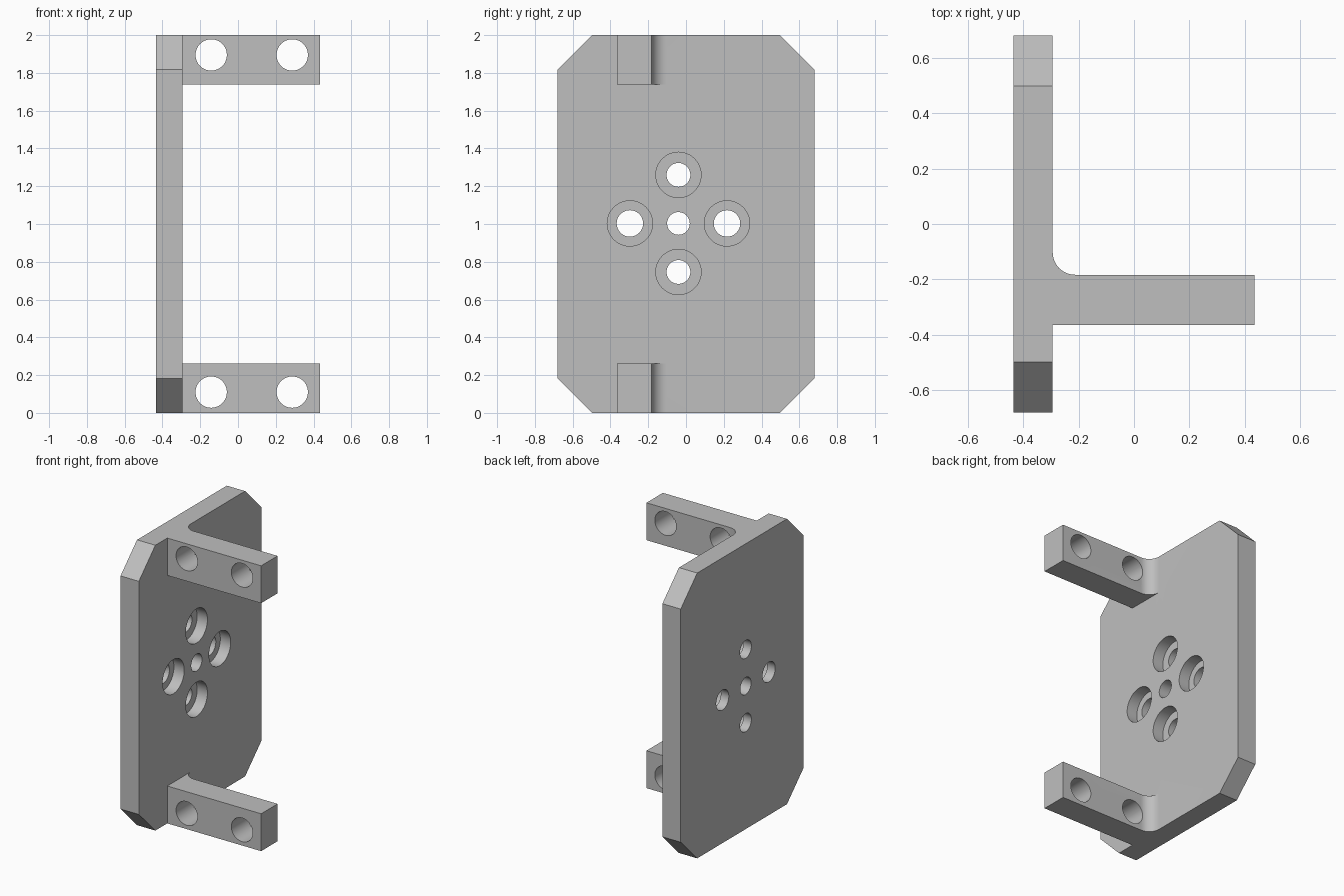
import bpy, bmesh, math
from mathutils import Vector

if "Cube" in bpy.data.objects:
    bpy.data.objects.remove(bpy.data.objects["Cube"], do_unlink=True)

grey = bpy.data.materials.new("light grey")
grey.use_nodes = True
colour = (0.52, 0.52, 0.52, 1)
grey.diffuse_color = colour
grey.node_tree.nodes["Principled BSDF"].inputs["Base Color"].default_value = colour

BACK, FACE, TIP = -0.435, -0.293, 0.435   # plate back, plate face, arm tip (x)
HALF_W, HEIGHT, CHAMFER = 0.68, 2.0, 0.183
ARM_FRONT, ARM_BACK, ARM_H, FILLET = -0.365, -0.183, 0.262, 0.08


def prism(name, points, sweep):
    """Extrude a closed profile along a vector."""
    bm = bmesh.new()
    face = bm.faces.new([bm.verts.new(p) for p in points])
    moved = bmesh.ops.extrude_face_region(bm, geom=[face])["geom"]
    bmesh.ops.translate(bm, vec=Vector(sweep),
                        verts=[v for v in moved if isinstance(v, bmesh.types.BMVert)])
    bmesh.ops.recalc_face_normals(bm, faces=bm.faces)
    mesh = bpy.data.meshes.new(name)
    bm.to_mesh(mesh)
    bm.free()
    mesh.materials.append(grey)
    ob = bpy.data.objects.new(name, mesh)
    bpy.context.collection.objects.link(ob)
    return ob


def drill(axis, centre, radius, length):
    """Round cutter starting at centre and running along axis x or y."""
    x, y, z = centre
    ring = []
    for i in range(48):
        a = math.tau * i / 48
        u, v = radius * math.cos(a), radius * math.sin(a)
        ring.append((x, y + u, z + v) if axis == "x" else (x + u, y, z + v))
    return prism("hole_cutter", ring, (length, 0, 0) if axis == "x" else (0, length, 0))


def combine(target, other, operation):
    mod = target.modifiers.new(operation, "BOOLEAN")
    mod.operation, mod.solver, mod.object = operation, "EXACT", other
    bpy.context.view_layer.objects.active = target
    bpy.ops.object.modifier_apply(modifier=mod.name)
    bpy.data.objects.remove(other, do_unlink=True)


# Upright plate with four clipped corners
w, c, h = HALF_W, CHAMFER, HEIGHT
outline = [(-w, c), (-w + c, 0), (w - c, 0), (w, c),
           (w, h - c), (w - c, h), (-w + c, h), (-w, h - c)]
bracket = prism("mounting_bracket", [(BACK, y, z) for y, z in outline],
                (FACE - BACK, 0, 0))

# Two arms, each filleted into the plate on its rear side
root = FACE - 0.05
arm = [(root, ARM_FRONT), (TIP, ARM_FRONT), (TIP, ARM_BACK)]
for i in range(13):
    a = math.pi / 2 * i / 12
    arm.append((FACE + FILLET * (1 - math.sin(a)),
                ARM_BACK + FILLET * (1 - math.cos(a))))
arm.append((root, ARM_BACK + FILLET))
for z in (0, HEIGHT - ARM_H):
    combine(bracket, prism("arm", [(x, y, z) for x, y in arm], (0, 0, ARM_H)), "UNION")

# Cross holes through the arms
for z in (0.11, 1.895):
    for x in (-0.142, 0.287):
        combine(bracket, drill("y", (x, -0.5, z), 0.083, 0.5), "DIFFERENCE")

# Centre hole and four counterbored screw holes in the plate
hub_y, hub_z, pitch, bore_depth = -0.04, 1.003, 0.257, 0.08
combine(bracket, drill("x", (BACK - 0.1, hub_y, hub_z), 0.06, 0.4), "DIFFERENCE")
for dy, dz, r in ((1, 0, 0.07), (-1, 0, 0.07), (0, 1, 0.063), (0, -1, 0.063)):
    y, z = hub_y + dy * pitch, hub_z + dz * pitch
    combine(bracket, drill("x", (BACK - 0.1, y, z), r, 0.4), "DIFFERENCE")
    combine(bracket, drill("x", (FACE - bore_depth, y, z), 0.12, 0.2), "DIFFERENCE")

# Smooth round walls, crisp corners
bpy.ops.object.select_all(action="DESELECT")
bracket.select_set(True)
bpy.context.view_layer.objects.active = bracket
bpy.ops.object.shade_smooth_by_angle(angle=math.radians(30))
